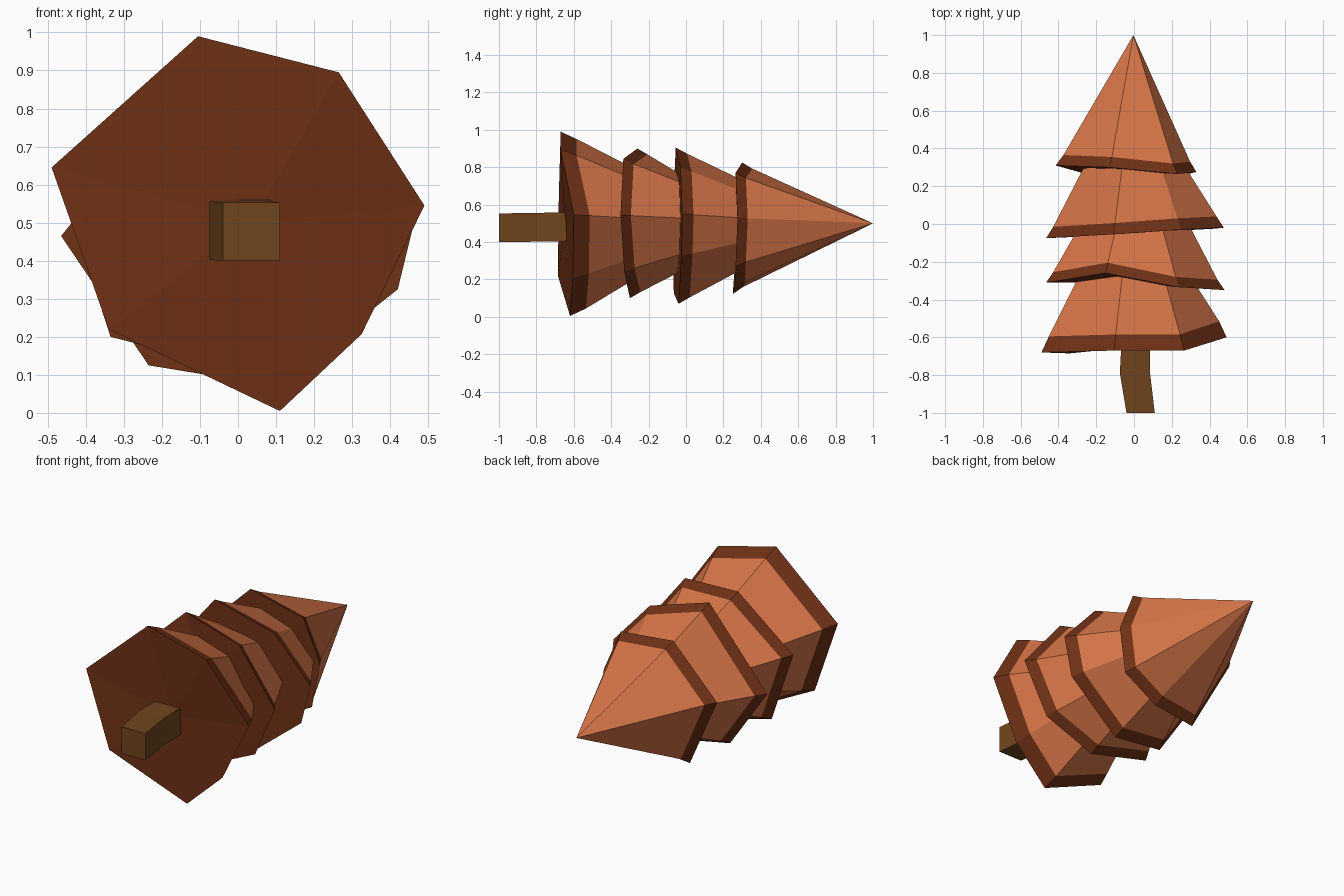
import bpy, bmesh
from mathutils import Vector

if "Cube" in bpy.data.objects:
    bpy.data.objects.remove(bpy.data.objects["Cube"])


def material(name, rgb):
    m = bpy.data.materials.new(name)
    m.diffuse_color = (*rgb, 1)
    m.use_nodes = True
    m.node_tree.nodes["Principled BSDF"].inputs["Base Color"].default_value = m.diffuse_color
    return m


LEAF = material("leaf_orange", (0.68, 0.18, 0.066))
EDGE = material("edge_brown", (0.165, 0.031, 0.008))
BARK = material("bark_brown", (0.16, 0.058, 0.012))


def loft(name, rings, mats, band_mats, tip=None, base=None):
    """Bridge rings of points; close the start with base (fan) and the end with tip (fan)."""
    bm = bmesh.new()
    vs = [[bm.verts.new(p) for p in r] for r in rings]
    n = len(rings[0])
    for k in range(len(vs) - 1):
        for i in range(n):
            j = (i + 1) % n
            f = bm.faces.new((vs[k][i], vs[k][j], vs[k + 1][j], vs[k + 1][i]))
            f.material_index = band_mats[k]
    for ring, centre, idx in ((vs[0], base, 1 if len(mats) > 1 else 0), (vs[-1], tip, 0)):
        if centre is None:
            bm.faces.new(ring).material_index = idx
        else:
            c = bm.verts.new(centre)
            for i in range(n):
                bm.faces.new((ring[i], ring[(i + 1) % n], c)).material_index = idx
    bmesh.ops.recalc_face_normals(bm, faces=bm.faces)
    me = bpy.data.meshes.new(name)
    bm.to_mesh(me)
    bm.free()
    for m in mats:
        me.materials.append(m)
    ob = bpy.data.objects.new(name, me)
    bpy.context.collection.objects.link(ob)
    return ob


MID = Vector((0, 0, 0.5))  # tree axis height


def tier(name, rim, lip, lip_scale, neck_y=None, neck_scale=0.57):
    """Seven-sided skirt: dark slanted lip, then a sloping face to a neck or a point."""
    low = [Vector(p) + MID for p in rim]
    up = [Vector((x * lip_scale, y + lip, z * lip_scale)) + MID for x, y, z in rim]
    base = sum(low, Vector()) / len(low)
    rings, bands, tip = [low, up], [1], None
    if neck_y is None:
        tip = Vector((-0.003, 1.0, 0.5))
    else:
        rings.append([Vector((x * neck_scale, neck_y, z * neck_scale)) + MID for x, y, z in rim])
        bands.append(0)
    return loft(name, rings, [LEAF, EDGE], bands, tip, base)


# foliage tiers, widest to tip; rim points are (x, y, height from axis)
tier("bottom_tier",
     [(-.105, -.67, .49), (.265, -.67, .395), (.49, -.60, .045), (.325, -.605, -.293),
      (.11, -.62, -.495), (-.34, -.685, -.28), (-.49, -.68, .145)],
     0.085, 0.92, -0.24, 0.56)
tier("lower_middle_tier",
     [(-.15, -.26, .40), (.24, -.335, .345), (.48, -.35, .045), (.34, -.33, -.26),
      (.05, -.30, -.40), (-.335, -.30, -.30), (-.465, -.31, .10)],
     0.055, 0.92, 0.02, 0.58)
tier("upper_middle_tier",
     [(-.11, -.055, .405), (.25, -.03, .30), (.475, -.02, .05), (.42, -.025, -.175),
      (.10, -.04, -.43), (-.235, -.065, -.375), (-.465, -.075, -.035)],
     0.06, 0.92, 0.31, 0.56)
tier("top_tier",
     [(-.13, .30, .325), (.23, .265, .27), (.33, .275, .03), (.285, .265, -.23),
      (.07, .26, -.35), (-.20, .25, -.378), (-.415, .31, .05)],
     0.055, 0.90)


# bent square trunk
def square(y, x0, x1, z0, z1):
    return [(x0, y, z0), (x1, y, z0), (x1, y, z1), (x0, y, z1)]


loft("trunk", [square(-1.0, -.04, .11, .40, .553),
               square(-.79, -.075, .085, .402, .556),
               square(-.60, -.065, .085, .405, .56)], [BARK], [0, 0])
